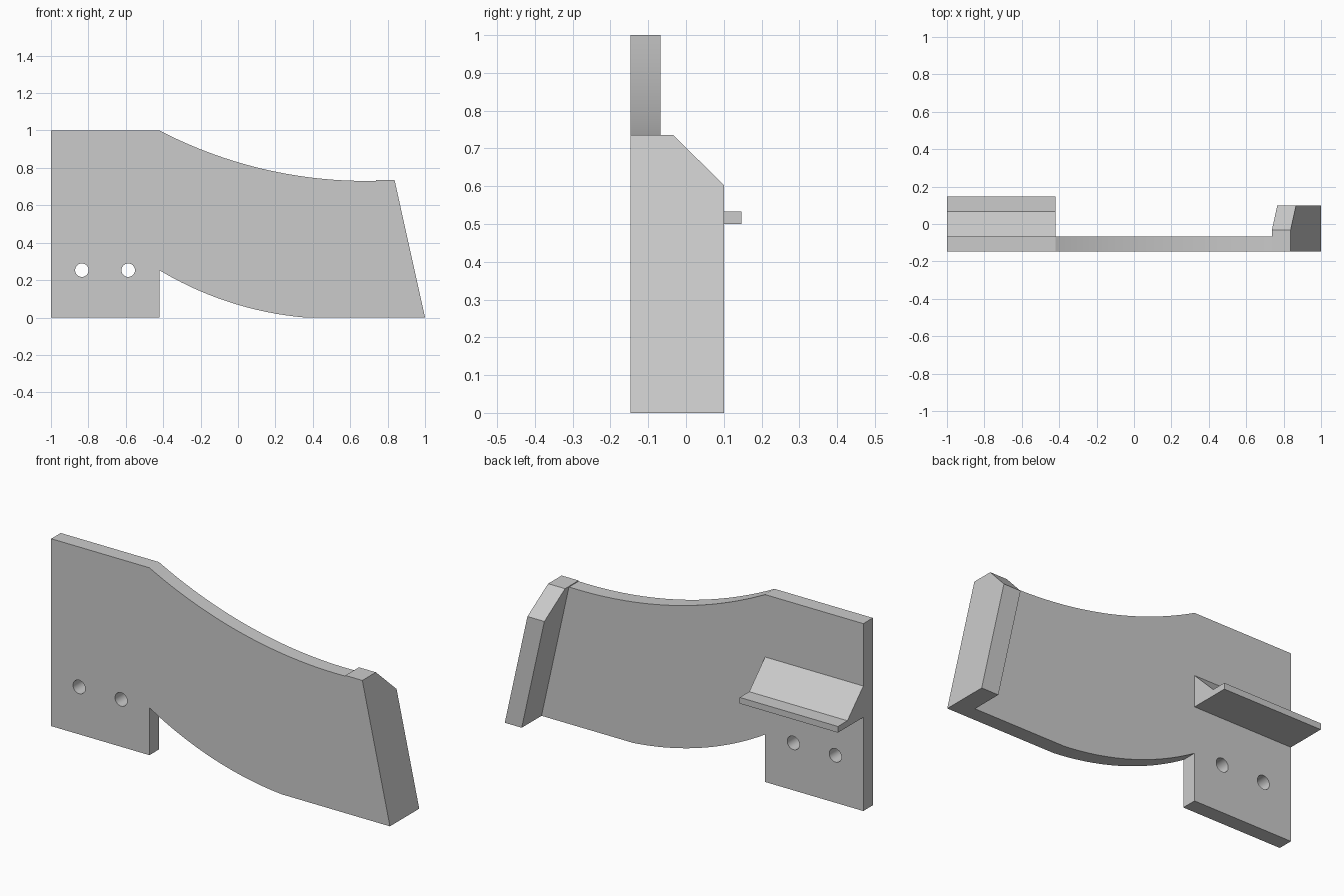
import bpy, bmesh, math
from mathutils import Vector

cube = bpy.data.objects.get("Cube")
if cube:
    bpy.data.objects.remove(cube, do_unlink=True)

# Single grey material
grey = bpy.data.materials.new("plain grey")
grey.use_nodes = True
GREY = (0.6, 0.6, 0.6, 1)
grey.diffuse_color = GREY
grey.node_tree.nodes["Principled BSDF"].inputs["Base Color"].default_value = GREY

FRONT, BACK = -0.147, -0.067      # plate faces
STEP = -0.42                      # end of the mounting section
SLANT_TOP, SLANT_END = 0.837, 1.0  # sloping outer edge
TIP_Z, RIM = 0.735, 0.1           # height of the low end, rim width


def prism(name, loop, offset):
    """Solid made by sweeping a closed loop of points along an offset."""
    bm = bmesh.new()
    face = bm.faces.new([bm.verts.new(p) for p in loop])
    swept = bmesh.ops.extrude_face_region(bm, geom=[face])["geom"]
    verts = [v for v in swept if isinstance(v, bmesh.types.BMVert)]
    bmesh.ops.translate(bm, verts=verts, vec=Vector(offset))
    bmesh.ops.recalc_face_normals(bm, faces=bm.faces)
    mesh = bpy.data.meshes.new(name)
    bm.to_mesh(mesh)
    bm.free()
    mesh.materials.append(grey)
    obj = bpy.data.objects.new(name, mesh)
    bpy.context.collection.objects.link(obj)
    return obj


def arc(a, b, c, steps=32):
    """Points on the circle through a, b and c, running from a to c."""
    (ax, az), (bx, bz), (cx, cz) = a, b, c
    d = 2 * (ax * (bz - cz) + bx * (cz - az) + cx * (az - bz))
    sa, sb, sc = (x * x + z * z for x, z in (a, b, c))
    ox = (sa * (bz - cz) + sb * (cz - az) + sc * (az - bz)) / d
    oz = (sa * (cx - bx) + sb * (ax - cx) + sc * (bx - ax)) / d
    r = math.hypot(ax - ox, az - oz)
    t0, t1 = math.atan2(az - oz, ax - ox), math.atan2(cz - oz, cx - ox)
    angles = [t0 + (t1 - t0) * i / steps for i in range(steps + 1)]
    return [(ox + r * math.cos(t), oz + r * math.sin(t)) for t in angles]


def smooth(obj):
    bpy.ops.object.select_all(action="DESELECT")
    obj.select_set(True)
    bpy.context.view_layer.objects.active = obj
    bpy.ops.object.shade_smooth_by_angle(angle=math.radians(8))


# Main plate with curved upper and lower edges
inner = SLANT_TOP - RIM
outline = [(-1, 0), (-1, 1)]
outline += arc((STEP, 1), (0, 0.83), (inner, 0.731))
outline += [(inner, TIP_Z), (SLANT_TOP, TIP_Z), (SLANT_END, 0)]
outline += reversed(arc((STEP, 0.253), (0, 0.068), (0.36, 0)))
outline += [(STEP, 0)]
plate = prism("plate", [(x, FRONT, z) for x, z in outline], (0, BACK - FRONT, 0))

# Two bolt holes
bpy.context.view_layer.objects.active = plate
for x in (-0.835, -0.587):
    bpy.ops.mesh.primitive_cylinder_add(vertices=48, radius=0.036, depth=0.4,
                                        location=(x, FRONT, 0.253),
                                        rotation=(math.pi / 2, 0, 0))
    cutter = bpy.context.object
    cutter.name = "hole_cutter"
    cutter.hide_render = True
    cut = plate.modifiers.new("hole", "BOOLEAN")
    cut.operation, cut.solver, cut.object = "DIFFERENCE", "EXACT", cutter
    bpy.context.view_layer.objects.active = plate
    bpy.ops.object.modifier_apply(modifier=cut.name)
    bpy.data.objects.remove(cutter, do_unlink=True)
smooth(plate)

# Slanted end flange with a chamfered upper corner
side = [(BACK, 0), (BACK, TIP_Z), (-0.033, TIP_Z), (0.1, 0.603), (0.1, 0)]
lean = (SLANT_END - SLANT_TOP) / TIP_Z
prism("end_flange", [(SLANT_END - lean * z, y, z) for y, z in side], (-RIM, 0, 0))

# Rear ledge with a sloping fillet against the plate
ledge = [(BACK, 0.5), (BACK, 0.667), (0.067, 0.533), (0.147, 0.533), (0.147, 0.5)]
prism("rear_ledge", [(-1, y, z) for y, z in ledge], (STEP + 1, 0, 0))
